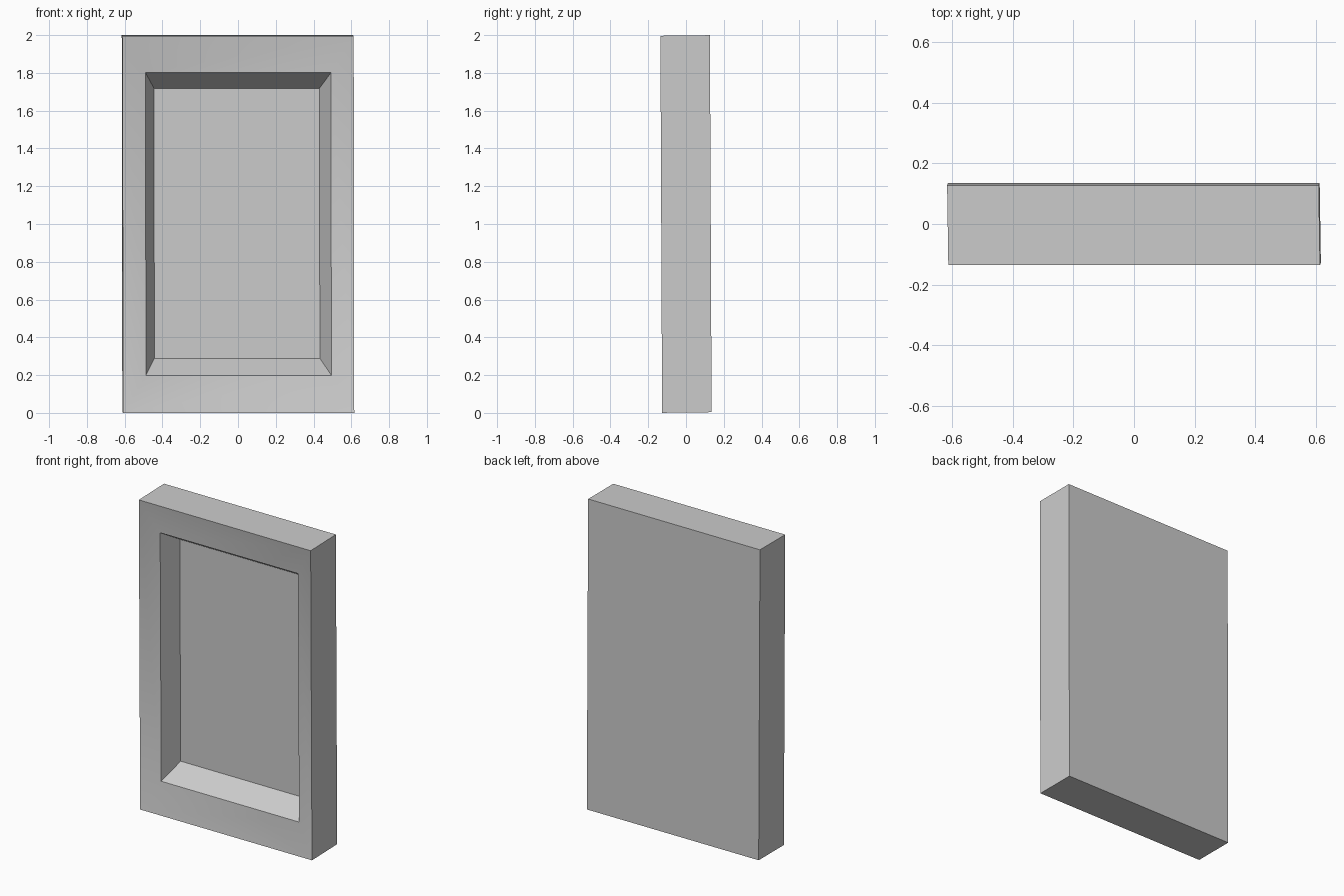
import bpy
import bmesh
import math

if "Cube" in bpy.data.objects:
    bpy.data.objects.remove(bpy.data.objects["Cube"])

grey = bpy.data.materials.new("light grey")
grey.diffuse_color = (0.6, 0.6, 0.6, 1.0)
grey.use_nodes = True
grey.node_tree.nodes["Principled BSDF"].inputs["Base Color"].default_value = grey.diffuse_color

bm = bmesh.new()


def ring(x0, x1, z0, z1, y):
    """Rectangular loop of four corners at depth y."""
    return [bm.verts.new(p) for p in
            ((x0, y, z0), (x1, y, z0), (x1, y, z1), (x0, y, z1))]


def bridge(a, b):
    for i in range(4):
        j = (i + 1) % 4
        bm.faces.new((a[i], a[j], b[j], b[i]))


# Loops from the back of the slab, round the sloping rim, into the recess
loops = [
    ring(-0.612, 0.612, 0.002, 1.998, 0.131),   # back
    ring(-0.612, 0.612, 0.002, 1.998, -0.131),  # front outer edge
    ring(-0.49, 0.492, 0.20, 1.802, -0.089),    # recess opening
    ring(-0.443, 0.433, 0.288, 1.718, 0.046),   # recess floor
]
for a, b in zip(loops, loops[1:]):
    bridge(a, b)
bm.faces.new(loops[0])
bm.faces.new(loops[-1])

# Very slight hand-made skew of the slab
for v in bm.verts:
    x, y, z = v.co
    v.co = (x - 0.015 * y - 0.0015 * (z - 1),
            y - 0.0045 * (z - 1),
            z + 0.012 * y)

bmesh.ops.recalc_face_normals(bm, faces=bm.faces)
mesh = bpy.data.meshes.new("recessed_panel")
bm.to_mesh(mesh)
bm.free()
mesh.materials.append(grey)
panel = bpy.data.objects.new("recessed_panel", mesh)
bpy.context.collection.objects.link(panel)

# Soft mitres on the rim, crisp edges elsewhere
bpy.context.view_layer.objects.active = panel
panel.select_set(True)
bpy.ops.object.shade_smooth_by_angle(angle=math.radians(30))
